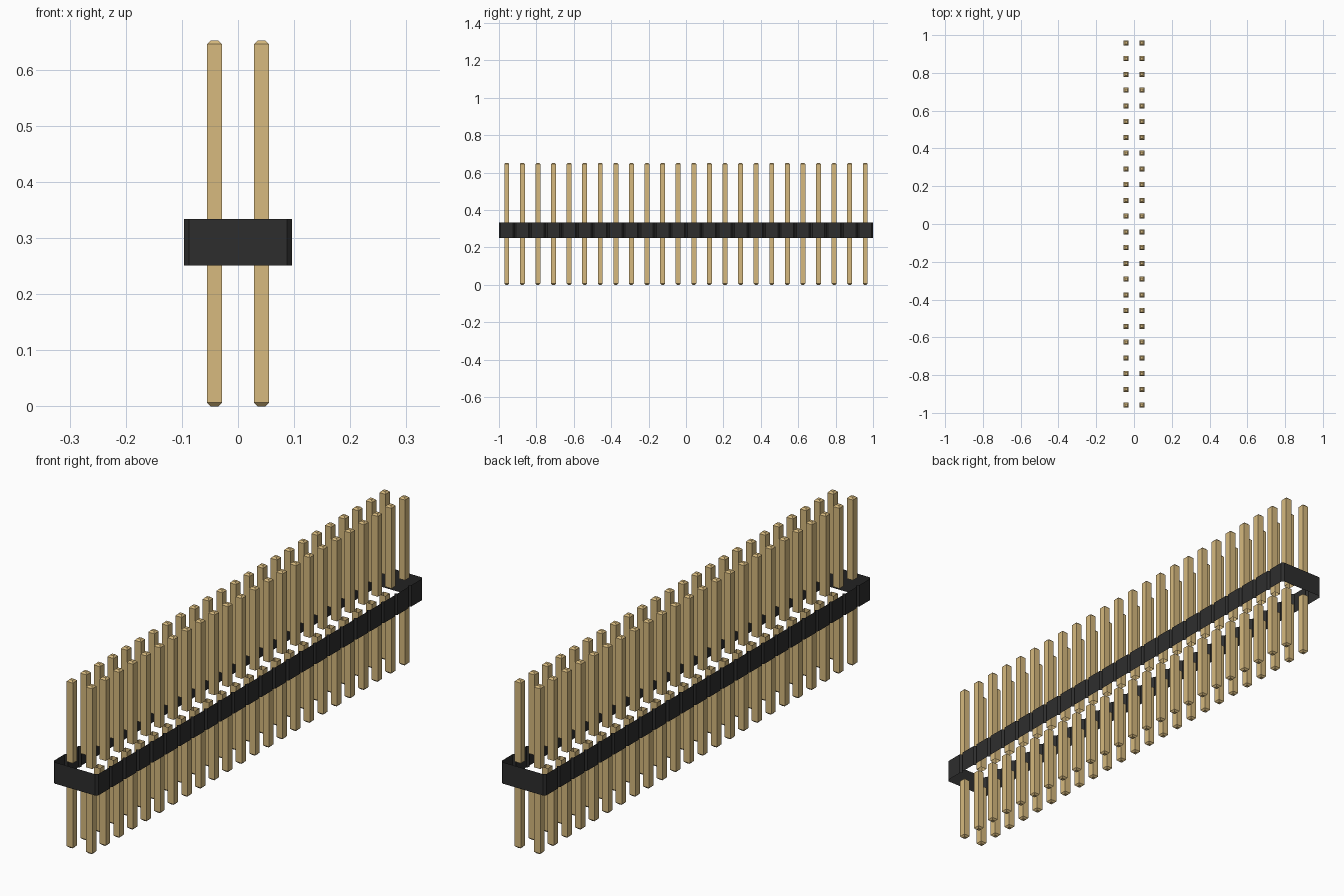
import bpy, bmesh

cube = bpy.data.objects.get("Cube")
if cube:
    bpy.data.objects.remove(cube, do_unlink=True)

PITCH = 2 / 24
HALF_W, CHAMFER = 0.096, 0.0085
BODY_LOW, BODY_HIGH = 0.251, 0.334
PIN_HALF, TIP, TOP = 0.0132, 0.0065, 0.652


def material(name, rgb):
    mat = bpy.data.materials.new(name)
    mat.use_nodes = True
    mat.diffuse_color = (*rgb, 1)
    mat.node_tree.nodes["Principled BSDF"].inputs["Base Color"].default_value = (*rgb, 1)
    return mat


def loft(name, rings, mat, cap_first=False):
    """Join rings of points with flat walls, optionally closing the first ring."""
    bm = bmesh.new()
    loops = [[bm.verts.new(p) for p in ring] for ring in rings]
    n = len(loops[0])
    for a, b in zip(loops, loops[1:]):
        for i in range(n):
            j = (i + 1) % n
            bm.faces.new((a[i], a[j], b[j], b[i]))
    if cap_first:
        bm.faces.new(loops[0][::-1])
    if rings[0][0][2] > rings[-1][0][2]:
        bmesh.ops.reverse_faces(bm, faces=bm.faces[:])
    mesh = bpy.data.meshes.new(name)
    bm.to_mesh(mesh)
    bm.free()
    mesh.materials.append(mat)
    obj = bpy.data.objects.new(name, mesh)
    bpy.context.collection.objects.link(obj)
    return obj


def square(half, z):
    return [(-half, -half, z), (half, -half, z), (half, half, z), (-half, half, z)]


black = material("black plastic", (0.027, 0.027, 0.027))
gold = material("gold pin", (0.68, 0.49, 0.21))

# Housing: open band whose long sides are notched between neighbouring pins
side = []
for k in range(24):
    start = -1 + k * PITCH
    end = start + PITCH
    if k == 0:
        side.append((HALF_W - CHAMFER, start))
    side += [(HALF_W, start + CHAMFER), (HALF_W, end - CHAMFER), (HALF_W - CHAMFER, end)]
outline = side + [(-x, -y) for x, y in side]
loft("housing", [[(x, y, z) for x, y in outline] for z in (BODY_LOW, BODY_HIGH)], black)

# Pins: an upper and a lower stub at each position, open where they meet the housing
upper = loft("upper_pin", [square(PIN_HALF - TIP, TOP), square(PIN_HALF, TOP - TIP),
                           square(PIN_HALF, BODY_HIGH)], gold, True)
lower = loft("lower_pin", [square(PIN_HALF - TIP, 0), square(PIN_HALF, TIP),
                           square(PIN_HALF, BODY_LOW)], gold, True)
for pin in (upper, lower):
    pin.location = (-PITCH / 2, -1 + PITCH / 2, 0)
    for axis, count in ((0, 2), (1, 24)):
        array = pin.modifiers.new("rows" if axis == 0 else "columns", 'ARRAY')
        array.count = count
        array.use_relative_offset = False
        array.use_constant_offset = True
        offset = [0, 0, 0]
        offset[axis] = PITCH
        array.constant_offset_displace = offset
